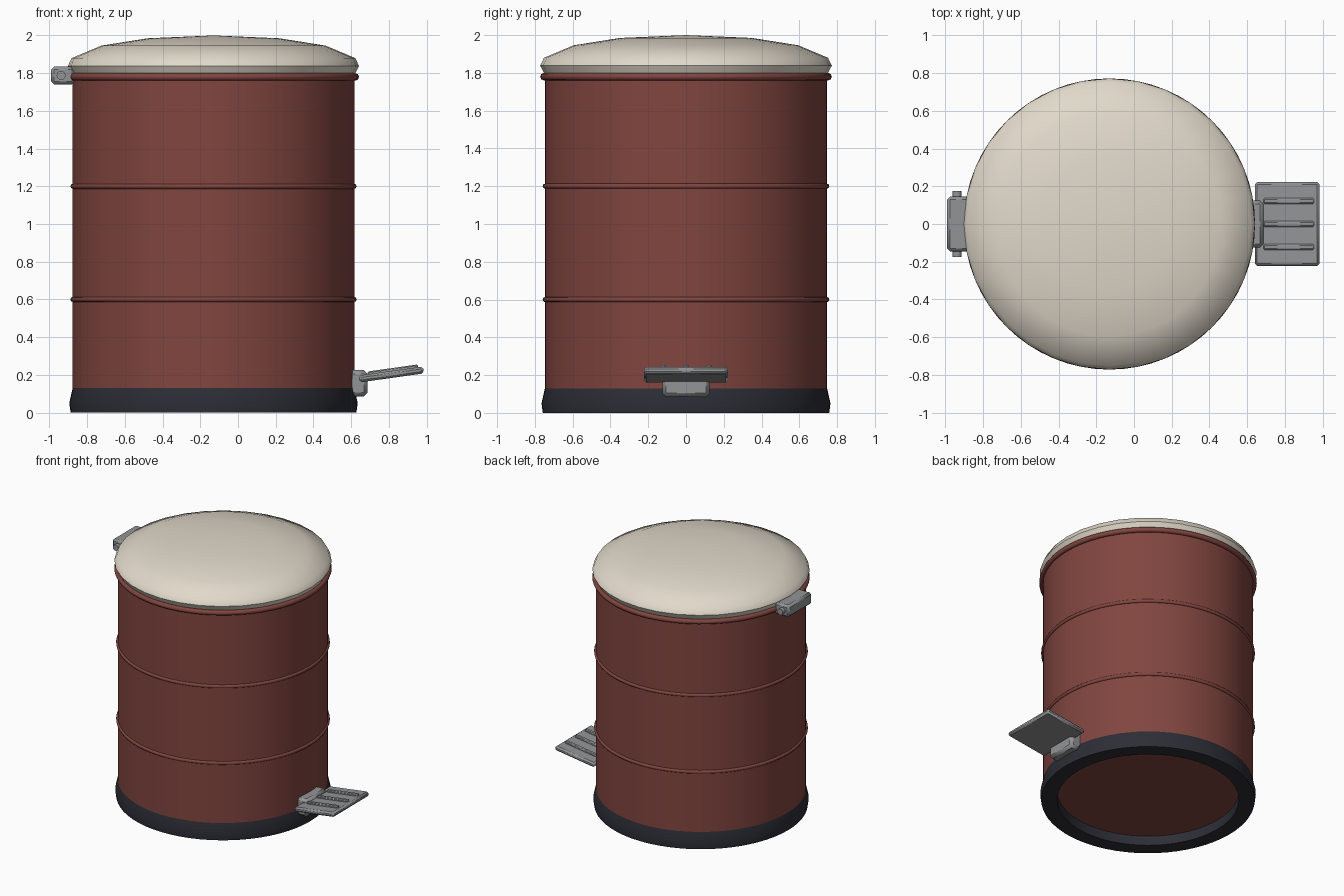
import bpy, math
from mathutils import Matrix

if "Cube" in bpy.data.objects:
    bpy.data.objects.remove(bpy.data.objects["Cube"], do_unlink=True)

CX = -0.13  # axis of the bin


def material(name, rgb):
    m = bpy.data.materials.new(name)
    m.use_nodes = True
    m.diffuse_color = (*rgb, 1)
    m.node_tree.nodes["Principled BSDF"].inputs["Base Color"].default_value = (*rgb, 1)
    return m


red = material("brick red", (0.22, 0.06, 0.05))
cream = material("cream", (0.75, 0.69, 0.59))
dark = material("dark slate", (0.026, 0.027, 0.037))
steel = material("steel grey", (0.29, 0.295, 0.305))


def finish(ob, name, mat, angle=35):
    ob.name = name
    ob.data.materials.append(mat)
    bpy.ops.object.select_all(action="DESELECT")
    ob.select_set(True)
    bpy.context.view_layer.objects.active = ob
    bpy.ops.object.shade_smooth_by_angle(angle=math.radians(angle))
    return ob


def lathe(name, profile, mat, sides, closed=False, angle=35):
    """Turn an (r, z) profile, listed from bottom to top, about the bin axis."""
    verts, rings = [], []
    for r, z in profile:
        if r == 0:
            rings.append([len(verts)] * sides)
            verts.append((0, 0, z))
        else:
            rings.append(list(range(len(verts), len(verts) + sides)))
            verts += [(r * math.cos(math.tau * i / sides), r * math.sin(math.tau * i / sides), z)
                      for i in range(sides)]
    pairs = list(zip(rings, rings[1:]))
    if closed:
        pairs.append((rings[-1], rings[0]))
    faces = []
    for a, b in pairs:
        for i in range(sides):
            j = (i + 1) % sides
            faces.append(list(dict.fromkeys((a[i], a[j], b[j], b[i]))))
    mesh = bpy.data.meshes.new(name)
    mesh.from_pydata(verts, [], faces)
    ob = bpy.data.objects.new(name, mesh)
    bpy.context.collection.objects.link(ob)
    ob.location.x = CX
    return finish(ob, name, mat, angle)


def hoop(name, z, radius, thickness):
    bpy.ops.mesh.primitive_torus_add(location=(CX, 0, z), major_radius=radius, minor_radius=thickness,
                                     major_segments=64, minor_segments=8)
    finish(bpy.context.object, name, red, 60)


def block(name, size, location, bevel, mat=steel):
    bpy.ops.mesh.primitive_cube_add(size=1, location=location)
    ob = bpy.context.object
    ob.data.transform(Matrix.Diagonal((*size, 1)))
    mod = ob.modifiers.new("bevel", "BEVEL")
    mod.width, mod.segments = bevel, 1
    return finish(ob, name, mat, 25)


# Body with a raised floor
lathe("body", [(0, 0.075), (0.747, 0.075), (0.747, 1.81), (0, 1.81)], red, 64)
for name, z in (("lower_rib", 0.6), ("upper_rib", 1.2)):
    hoop(name, z, 0.745, 0.014)
hoop("top_rim", 1.78, 0.752, 0.02)

# Open ring at the foot
lathe("base_ring", [(0.645, 0), (0.758, 0), (0.765, 0.05), (0.747, 0.13), (0.645, 0.13)],
      dark, 64, closed=True)

# Domed lid
lathe("lid", [(0, 1.8), (0.752, 1.8), (0.772, 1.838), (0.752, 1.88), (0.595, 1.946),
              (0.35, 1.985), (0, 2.0)], cream, 32, angle=50)

# Hinge on the right side
block("hinge_block", (0.125, 0.29, 0.095), (-0.928, 0, 1.788), 0.015)
bpy.ops.mesh.primitive_cylinder_add(vertices=12, radius=0.024, depth=0.35, location=(-0.938, 0, 1.788),
                                    rotation=(math.pi / 2, 0, 0))
finish(bpy.context.object, "hinge_pin", steel)

# Pedal on the left side
block("pedal_bracket", (0.1, 0.25, 0.14), (0.637, 0, 0.155), 0.02)
tilt = Matrix.Translation((0.813, 0, 0.202)) @ Matrix.Rotation(math.radians(-8), 4, "Y")
pedal = block("pedal", (0.345, 0.445, 0.037), (0, 0, 0), 0.012)
pedal.matrix_world = tilt
for i, y in enumerate((-0.122, 0, 0.122)):
    grip = block(f"pedal_grip_{i + 1}", (0.27, 0.03, 0.026), (0, 0, 0), 0.006)
    grip.matrix_world = tilt @ Matrix.Translation((0.012, y, 0.02))
